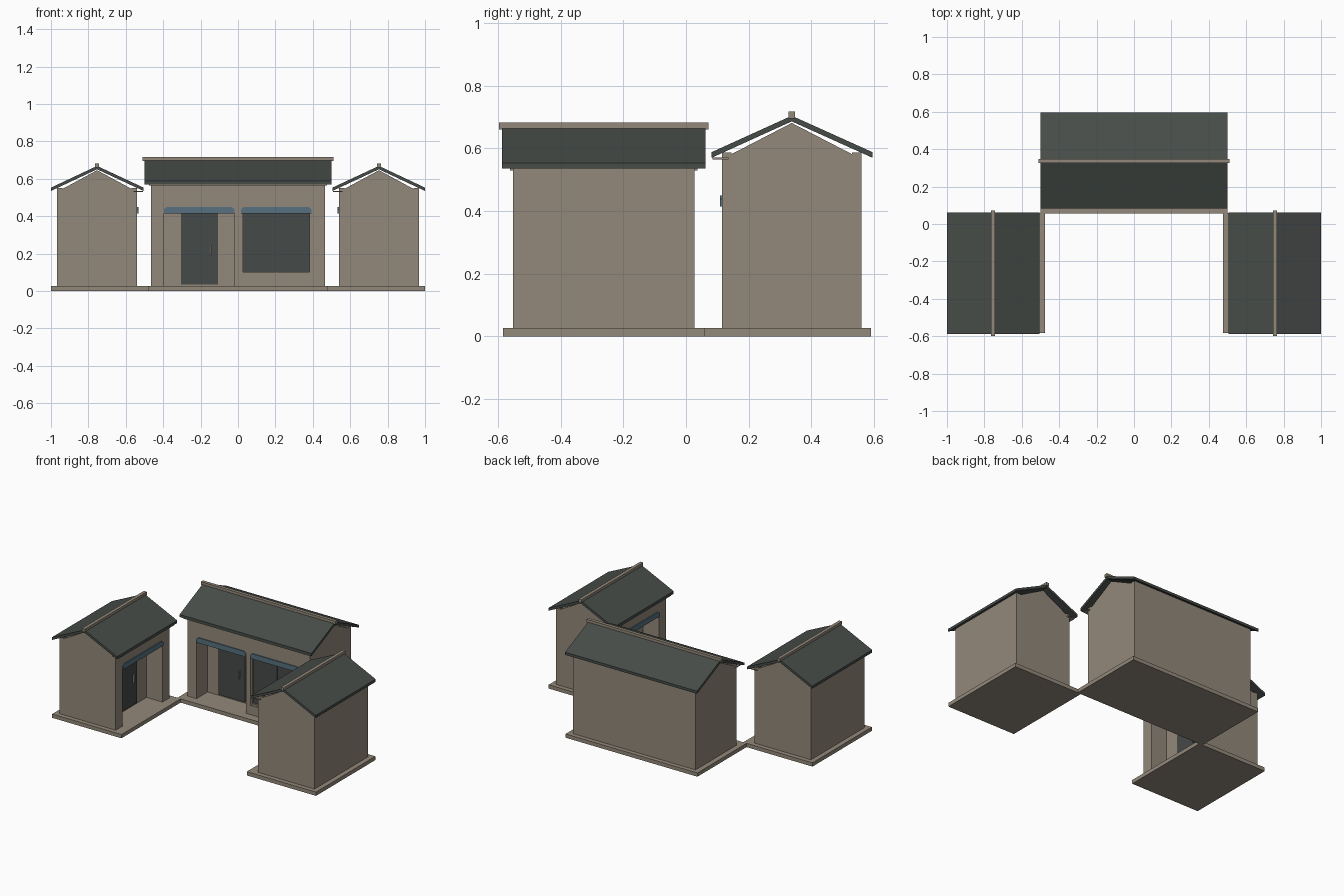
import bpy, bmesh
from mathutils import Matrix, Vector
from math import radians

if "Cube" in bpy.data.objects:
    bpy.data.objects.remove(bpy.data.objects["Cube"])


def material(name, rgb):
    m = bpy.data.materials.new(name)
    m.diffuse_color = (*rgb, 1)
    m.use_nodes = True
    m.node_tree.nodes["Principled BSDF"].inputs["Base Color"].default_value = m.diffuse_color
    return m


STONE = material("warm_stone", (0.29, 0.25, 0.195))
ROOF = material("dark_roof", (0.063, 0.073, 0.066))
GLASS = material("dark_glass", (0.06, 0.068, 0.063))
BLUE = material("blue_sign", (0.095, 0.165, 0.215))


# Local frame of a building: u = width, v = depth behind the front wall, z = up
def prism(name, profile, axis, a, b, mat, M):
    """Extrude a 2D profile along u ('u', points are v,z) or v ('v', points are u,z)."""
    bm = bmesh.new()

    def place(p, t):
        return M @ (Vector((t, p[0], p[1])) if axis == 'u' else Vector((p[0], t, p[1])))
    lo = [bm.verts.new(place(p, a)) for p in profile]
    hi = [bm.verts.new(place(p, b)) for p in profile]
    bm.faces.new(lo)
    bm.faces.new(hi)
    n = len(profile)
    for i in range(n):
        j = (i + 1) % n
        bm.faces.new((lo[i], lo[j], hi[j], hi[i]))
    bmesh.ops.recalc_face_normals(bm, faces=bm.faces[:])
    me = bpy.data.meshes.new(name)
    bm.to_mesh(me)
    bm.free()
    me.materials.append(mat)
    ob = bpy.data.objects.new(name, me)
    bpy.context.collection.objects.link(ob)
    return ob


def box(name, u0, u1, v0, v1, z0, z1, mat, M):
    return prism(name, [(u0, z0), (u1, z0), (u1, z1), (u0, z1)], 'v', v0, v1, mat, M)


def cut(wall, name, u0, u1, v1, z0, z1, M):
    c = box(name, u0, u1, -0.05, v1, z0, z1, STONE, M)
    c.hide_render = True
    c.hide_viewport = True
    mod = wall.modifiers.new("opening", 'BOOLEAN')
    mod.operation = 'DIFFERENCE'
    mod.solver = 'EXACT'
    mod.object = c


def sign(name, u0, u1, M):
    c = 0.015
    prism(name, [(u0, 0.415), (u1, 0.415), (u1, 0.438), (u1 - c, 0.45),
                 (u0 + c, 0.45), (u0, 0.438)], 'v', -0.007, 0.004, BLUE, M)


RECESS = 0.12


def entrance(tag, wall, u0, u1, door, M):
    """Deep porch recess with a door on its back wall and a sign above."""
    cut(wall, tag + "_porch_cutter", u0, u1, RECESS, 0.0, 0.42, M)
    box(tag + "_door", door - 0.1, door + 0.1, RECESS - 0.008, RECESS + 0.002, 0.035, 0.415, GLASS, M)
    box(tag + "_door_handle", door + 0.056, door + 0.064, RECESS - 0.02, RECESS - 0.007, 0.19, 0.245, STONE, M)
    sign(tag + "_door_sign", u0, u1, M)


def shell(tag, M, half, depth, h, roof_half, eaves, base_half, base_v):
    """Plinth, solid walls, gable, floating roof and ridge."""
    mid = depth / 2
    e0, e1 = eaves
    box(tag + "_plinth", -base_half, base_half, *base_v, 0, 0.026, STONE, M)
    wall = box(tag + "_walls", -half, half, 0, depth, 0.025, h, STONE, M)
    prism(tag + "_gable", [(0.008, h), (depth - 0.008, h), (mid, h + 0.111)],
          'u', -half, half, STONE, M)
    prism(tag + "_roof", [(e0, h), (mid, h + 0.116), (e1, h), (e1, h + 0.018),
                          (mid, h + 0.134), (e0, h + 0.018)],
          'u', -roof_half, roof_half, ROOF, M)
    box(tag + "_ridge", -roof_half - 0.01, roof_half + 0.01, mid - 0.011, mid + 0.011,
        h + 0.125, h + 0.147, STONE, M)
    # wall plates under the eaves and the front soffit
    for side, v in (("front", 0), ("rear", depth - 0.03)):
        box(f"{tag}_{side}_wall_plate", -half, half, v, v + 0.03, h, h + 0.017, STONE, M)
    box(tag + "_soffit", -half - 0.01, half + 0.01, e0 + 0.003, 0.02, h - 0.005, h + 0.001, STONE, M)
    return wall


# Main hall
M = Matrix.Translation((0, 0.115, 0))
hall = shell("hall", M, 0.465, 0.445, 0.57, 0.5, (-0.033, 0.48), 0.5, (-0.058, 0.475))
entrance("hall", hall, -0.395, -0.02, -0.206, M)

# Shop window of the main hall
W0, W1, Z0, Z1 = 0.016, 0.392, 0.09, 0.42
cut(hall, "window_cutter", W0, W1, 0.03, Z0, Z1, M)
box("window_glass", W0 + 0.01, W1 - 0.01, 0.016, 0.031, Z0 + 0.01, Z1 - 0.002, GLASS, M)
for name, a, b in (("left", W0, W0 + 0.011), ("right", W1 - 0.011, W1)):
    box(f"window_{name}_frame", a, b, 0.004, 0.031, Z0, Z1, STONE, M)
box("window_sill", W0, W1, 0.004, 0.031, Z0, Z0 + 0.012, STONE, M)
box("window_mullion", 0.202, 0.206, 0.012, 0.02, Z0 + 0.012, Z1 - 0.002, ROOF, M)
sign("window_sign", W0, W1, M)

# Side wings facing the court, mirrored
for tag, sx in (("left_wing", 1), ("right_wing", -1)):
    M = (Matrix.Diagonal((sx, 1, 1, 1)) @ Matrix.Translation((-0.54, -0.2625, 0))
         @ Matrix.Rotation(radians(90), 4, 'Z'))
    wing = shell(tag, M, 0.29, 0.427, 0.535, 0.325, (-0.035, 0.46), 0.321, (-0.065, 0.46))
    entrance(tag, wing, -0.215, 0.215, 0.0, M)
